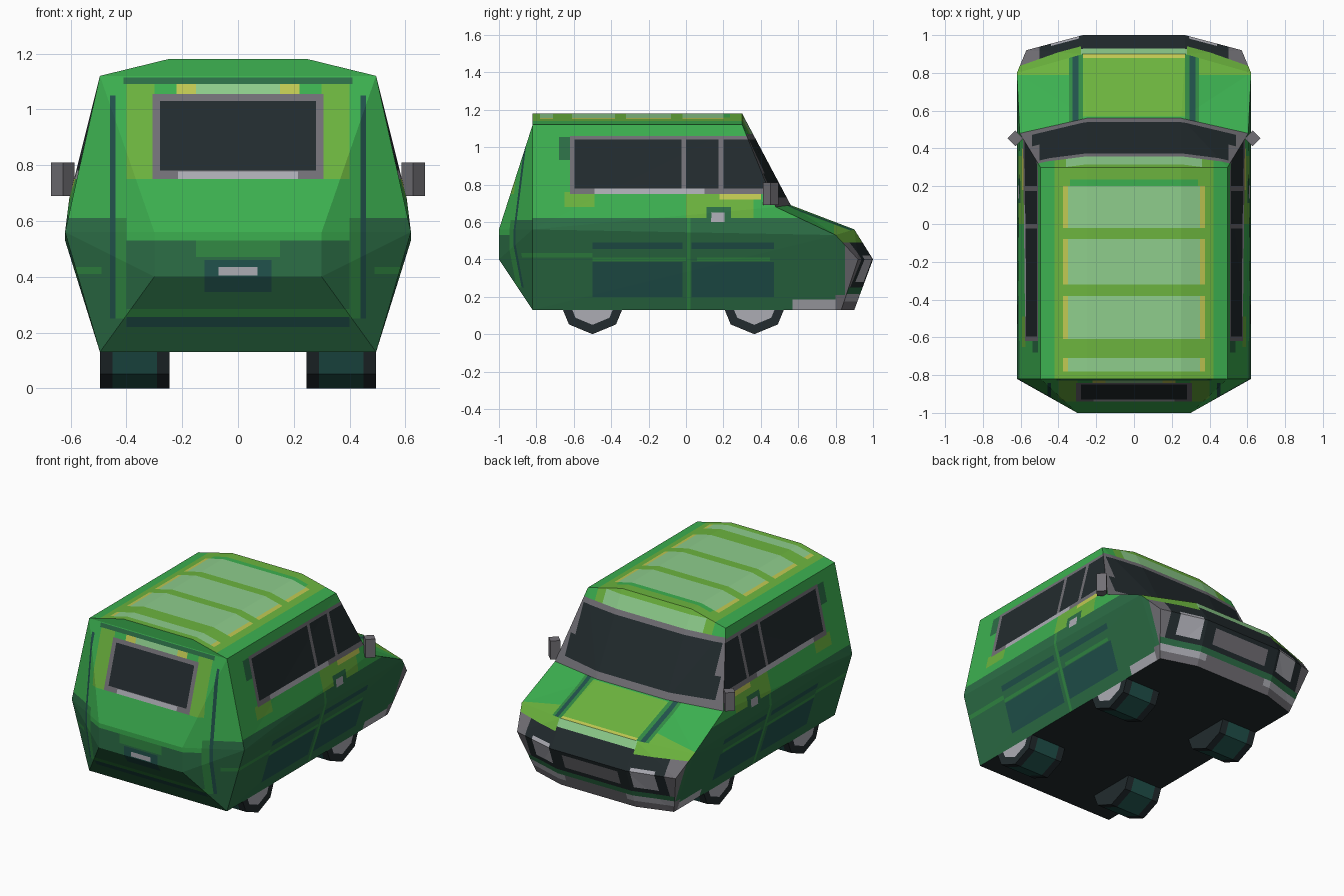
import bpy, bmesh, math
from mathutils import Vector, Matrix

if "Cube" in bpy.data.objects:
    bpy.data.objects.remove(bpy.data.objects["Cube"])


# Flat colours (given as sRGB, stored linear)
def linear(c):
    c /= 255
    return c / 12.92 if c <= 0.04045 else ((c + 0.055) / 1.055) ** 2.4


COLOURS = {
    "bright_green": (60, 176, 80), "lime": (108, 180, 62), "pale_green": (142, 205, 140),
    "yellow": (192, 200, 82), "dark_green": (44, 110, 70), "mid_green": (50, 138, 68),
    "deep_teal": (33, 82, 76), "black": (34, 43, 46), "grey": (114, 112, 118),
    "light_grey": (172, 172, 180)}
MATS, INDEX = [], {}
for name, rgb in COLOURS.items():
    m = bpy.data.materials.new(name)
    m.diffuse_color = [linear(c) for c in rgb] + [1]
    m.use_nodes = True
    m.node_tree.nodes["Principled BSDF"].inputs["Base Color"].default_value = m.diffuse_color
    INDEX[name] = len(MATS)
    MATS.append(m)


def make_mesh(name, bm):
    me = bpy.data.meshes.new(name)
    bm.to_mesh(me)
    bm.free()
    for m in MATS:
        me.materials.append(m)
    return me


def add_object(name, me, loc=(0, 0, 0), turn=0):
    ob = bpy.data.objects.new(name, me)
    ob.location = loc
    ob.rotation_euler.z = turn
    bpy.context.collection.objects.link(ob)
    return ob


# Cut a box outline (mirrored in x) into the faces of a region and colour the inside
def paint(bm, region, colour, x=None, y=None, z=None):
    layer = bm.faces.layers.int["region"]
    cuts = []
    if x:
        cuts += [(0, s * v) for v in x for s in (1, -1) if v > 0]
    cuts += [(1, v) for v in y or ()] + [(2, v) for v in z or ()]

    def overlaps(f):
        for rng, values in ((x, [abs(v.co.x) for v in f.verts]),
                            (y, [v.co.y for v in f.verts]),
                            (z, [v.co.z for v in f.verts])):
            lo = 0 if rng is x and min(v.co.x for v in f.verts) < 0 < max(v.co.x for v in f.verts) else min(values)
            if rng and (max(values) < rng[0] or lo > rng[1]):
                return False
        return True

    for axis, value in cuts:
        faces = [f for f in bm.faces if f[layer] == region and overlaps(f)]
        geom = faces + list({e for f in faces for e in f.edges}) + list({v for f in faces for v in f.verts})
        co, no = Vector(), Vector()
        co[axis], no[axis] = value, 1
        bmesh.ops.bisect_plane(bm, geom=geom, dist=1e-4, plane_co=co, plane_no=no)
    for f in bm.faces:
        c = f.calc_center_median()
        if f[layer] == region and all(r is None or r[0] <= v <= r[1]
                                      for r, v in ((x, abs(c.x)), (y, c.y), (z, c.z))):
            f.material_index = INDEX[colour]


# Body shell: right half corners, lower case letters are their mirror images
POINTS = {
    "A": (.495, -.82, .13), "B": (.62, -.82, .56), "C": (.495, -.82, 1.12), "D": (.25, -.82, 1.18),
    "E": (.30, -1, .40), "F": (.30, -1, .56), "G": (.25, .30, 1.18), "H": (.495, .30, 1.12),
    "I": (.25, .56, .69), "J": (.605, .48, .68), "K": (.62, .80, .53), "L": (.27, .90, .56),
    "M": (.57, .92, .40), "N": (.27, 1, .40), "O": (.495, .83, .13), "P": (.27, .90, .13)}
HALF = "ABFE BCF AOKB KMO BKJ BJHC CHGD HJIG JKLI KMNL MOPN".split()
MIDDLE = "FfcC EefF AaeE CcdD DGgd GIig ILli LNnl NPpn AOPpoa".split()

bm = bmesh.new()
verts = {}
for k, (px, py, pz) in POINTS.items():
    verts[k] = bm.verts.new((px, py, pz))
    verts[k.lower()] = bm.verts.new((-px, py, pz))
for word in HALF + [w.swapcase() for w in HALF] + MIDDLE:
    bm.faces.new([verts[k] for k in word])
bmesh.ops.recalc_face_normals(bm, faces=bm.faces)
bmesh.ops.triangulate(bm, faces=[f for f in bm.faces if len(f.verts) == 4])
bm.normal_update()

BELLY, ROOF, SCREEN, HOOD, SIDE, NOSE, REAR = range(1, 8)
layer = bm.faces.layers.int.new("region")
for f in bm.faces:
    n, c = f.normal, f.calc_center_median()
    if n.z < -.9:
        f[layer] = BELLY
    elif n.z > .8 and c.z > 1.1:
        f[layer] = ROOF
    elif n.y > .3 and c.z > .7:
        f[layer] = SCREEN
    elif n.z > .6 and c.y > .4:
        f[layer] = HOOD
    elif abs(n.x) > .75:
        f[layer] = SIDE
    else:
        f[layer] = NOSE if n.y > 0 else REAR


def p(region, colour, x=None, y=None, z=None):
    paint(bm, region, colour, x, y, z)


p(BELLY, "black")
# Roof with raised-looking panels
p(ROOF, "lime", x=(0, .42))
for y0, y1 in ((-.02, .20), (-.32, -.08), (-.61, -.38), (-.78, -.71)):
    p(ROOF, "yellow", x=(0, .375), y=(y0, y1))
    p(ROOF, "pale_green", x=(0, .35), y=(y0, y1))
p(ROOF, "bright_green", x=(0, .34), y=(.20, .235))
# Windscreen
p(SCREEN, "lime", x=(0, .42), z=(1.07, 1.2))
p(SCREEN, "pale_green", x=(0, .36), z=(1.07, 1.15))
p(SCREEN, "grey", z=(.6, 1.07))
p(SCREEN, "black", x=(0, .50), z=(.86, 1.04))
p(SCREEN, "black", x=(0, .54), z=(.73, .86))
# Hood
p(HOOD, "lime", x=(0, .27), y=(.57, .89))
p(HOOD, "mid_green", x=(.27, .345))
p(HOOD, "deep_teal", x=(.295, .325))
p(HOOD, "lime", x=(.345, .62), y=(.79, .92))
p(HOOD, "yellow", x=(0, .27), y=(.88, .92))
# Sides: lower half and door panels
p(SIDE, "dark_green", z=(.1, .62))
p(SIDE, "mid_green", y=(-.82, -.5), z=(.41, .435))
p(SIDE, "mid_green", y=(-.50, .0), z=(.39, .41))
p(SIDE, "mid_green", y=(.06, .45), z=(.39, .41))
for y0, y1 in ((-.50, -.02), (.03, .47)):
    p(SIDE, "deep_teal", y=(y0, y1), z=(.20, .385))
    p(SIDE, "deep_teal", y=(y0, y1), z=(.455, .49))
p(SIDE, "mid_green", y=(.005, .025), z=(.13, .62))
# Sides: trim under the windows and door handle
p(SIDE, "lime", y=(.0, .36), z=(.62, .75))
p(SIDE, "lime", y=(-.65, -.49), z=(.68, .76))
p(SIDE, "yellow", y=(.18, .40), z=(.72, .75))
p(SIDE, "dark_green", y=(.11, .24), z=(.59, .68))
p(SIDE, "light_grey", y=(.135, .205), z=(.60, .65))
p(SIDE, "dark_green", y=(-.68, -.62), z=(.93, 1.055))
# Side windows
p(SIDE, "grey", y=(-.62, .6), z=(.75, 1.06))
p(SIDE, "light_grey", y=(-.49, .10), z=(.75, .78))
for y0, y1 in ((-.595, -.025), (.0, .175), (.20, .45)):
    p(SIDE, "black", y=(y0, y1), z=(.78, 1.04))
# Sides: bumper ends
p(SIDE, "light_grey", y=(.57, .80), z=(.13, .185))
p(SIDE, "grey", y=(.80, 1), z=(.13, .21))
p(SIDE, "grey", y=(.85, 1), z=(.21, .50))
# Nose: grille, lamps and bumper
p(NOSE, "black", z=(.25, .515))
p(NOSE, "pale_green", x=(0, .28), z=(.515, .6))
p(NOSE, "lime", x=(.28, .62), z=(.49, .6))
p(NOSE, "grey", x=(.50, .62), z=(.25, .49))
p(NOSE, "grey", x=(0, .20), z=(.28, .375))
p(NOSE, "light_grey", x=(.29, .44), z=(.28, .42))
p(NOSE, "dark_green", z=(.215, .25))
p(NOSE, "grey", z=(.1, .215))
p(NOSE, "light_grey", x=(.22, .52), z=(.175, .215))
# Rear: lower half and tailgate
p(REAR, "dark_green", z=(.1, .53))
p(REAR, "dark_green", x=(.455, .65), z=(.53, .61))
p(REAR, "mid_green", x=(0, .15), z=(.47, .53))
p(REAR, "mid_green", x=(0, .40), z=(.255, .285))
p(REAR, "mid_green", x=(.40, .44), z=(.25, .61))
p(REAR, "mid_green", x=(.49, .60), z=(.41, .435))
p(REAR, "deep_teal", x=(0, .40), z=(.22, .255))
p(REAR, "deep_teal", x=(.44, .458), z=(.25, 1.05))
p(REAR, "deep_teal", x=(0, .12), z=(.345, .46))
p(REAR, "light_grey", x=(0, .07), z=(.405, .435))
# Rear window
p(REAR, "dark_green", x=(0, .41), z=(1.09, 1.115))
p(REAR, "lime", x=(.30, .40), z=(.75, 1.09))
p(REAR, "yellow", x=(0, .22), z=(1.055, 1.09))
p(REAR, "pale_green", x=(0, .15), z=(1.055, 1.09))
p(REAR, "grey", x=(0, .307), z=(.75, 1.055))
p(REAR, "light_grey", x=(0, .215), z=(.75, .777))
p(REAR, "black", x=(0, .28), z=(.78, 1.03))
add_object("van_body", make_mesh("van_body", bm))

# Wheels: eight sides, corner pointing down, teal tread band, pale hub
bm = bmesh.new()
bmesh.ops.create_cone(bm, cap_ends=True, segments=8, radius1=.178, radius2=.178, depth=.25,
                      matrix=Matrix.Rotation(math.pi / 2, 4, "Y"))
bm.normal_update()
layer = bm.faces.layers.int.new("region")
outer = [f for f in bm.faces if f.normal.x > .9]
for f in bm.faces:
    f.material_index = INDEX["black"]
    f[layer] = 1 if abs(f.normal.x) < .5 else 0
bmesh.ops.inset_region(bm, faces=outer, thickness=.05)
for f in outer:
    f.material_index = INDEX["light_grey"]
paint(bm, 1, "deep_teal", x=(0, .08))
wheel = make_mesh("wheel", bm)
for end, y in (("rear", -.50), ("front", .365)):
    for side, s in (("right", 1), ("left", -1)):
        add_object(f"{end}_{side}_wheel", wheel, (s * .37, y, .178), 0 if s > 0 else math.pi)

# Door mirrors: upright diamond posts
bm = bmesh.new()
bmesh.ops.create_cone(bm, cap_ends=True, segments=4, radius1=.042, radius2=.042, depth=.12)
for f in bm.faces:
    f.material_index = INDEX["grey"]
mirror = make_mesh("door_mirror", bm)
for side, s in (("right", 1), ("left", -1)):
    add_object(f"{side}_door_mirror", mirror, (s * .628, .453, .75))
